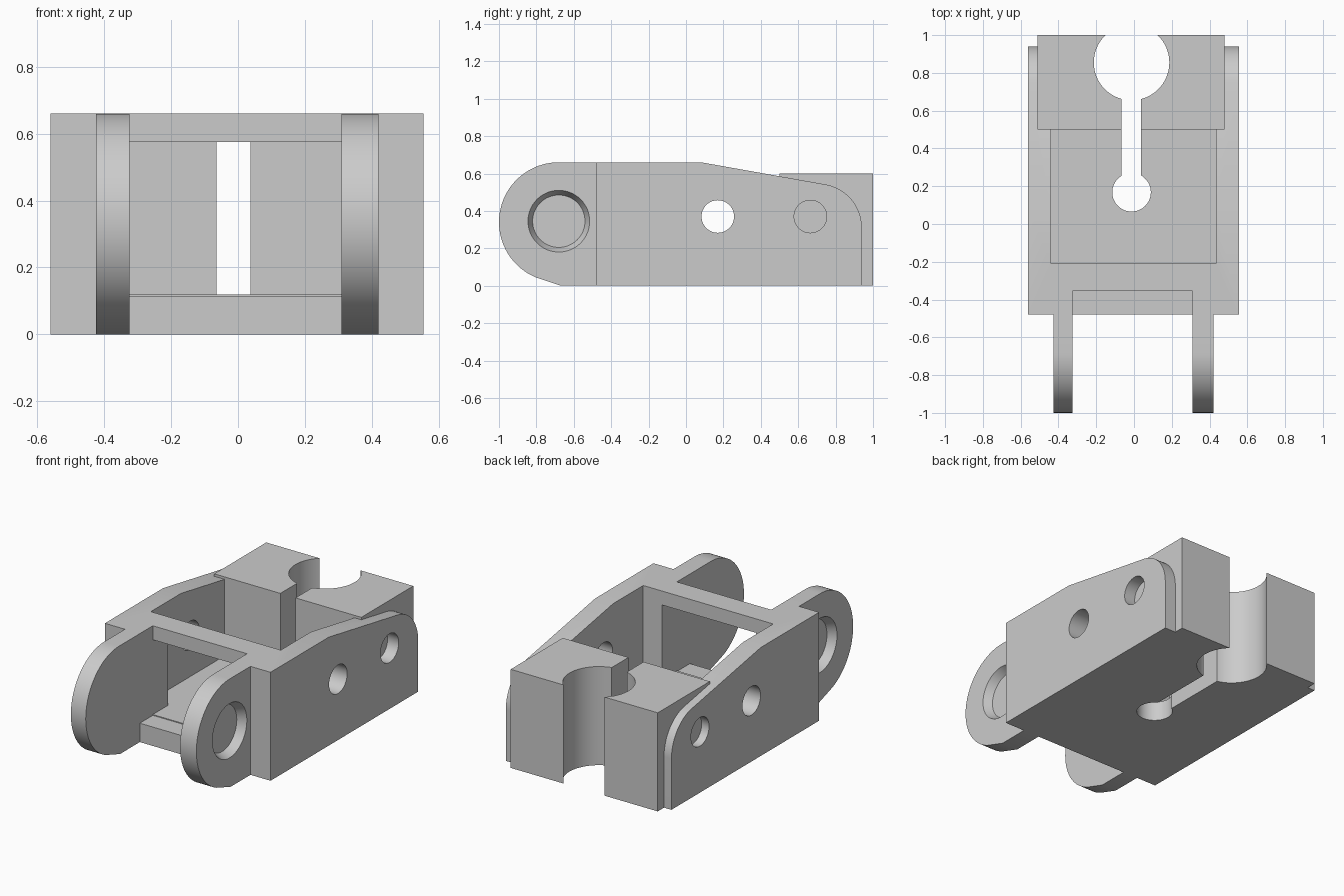
import bpy, bmesh
from math import cos, sin, radians
from mathutils import Matrix

cube = bpy.data.objects.get("Cube")
if cube:
    bpy.data.objects.remove(cube)

grey = bpy.data.materials.new("plain grey")
grey.use_nodes = True
COLOUR = (0.6, 0.6, 0.6, 1)
grey.diffuse_color = COLOUR
grey.node_tree.nodes["Principled BSDF"].inputs["Base Color"].default_value = COLOUR


def finish(name, bm):
    bmesh.ops.recalc_face_normals(bm, faces=bm.faces)
    mesh = bpy.data.meshes.new(name)
    bm.to_mesh(mesh)
    bm.free()
    mesh.materials.append(grey)
    obj = bpy.data.objects.new(name, mesh)
    bpy.context.collection.objects.link(obj)
    return obj


def box(name, x, y, z):
    bm = bmesh.new()
    bmesh.ops.create_cube(bm, size=1)
    for v in bm.verts:
        v.co = [r[0] if c < 0 else r[1] for c, r in zip(v.co, (x, y, z))]
    return finish(name, bm)


def side_plate(name, x0, x1, outline):
    """Extrude a (y, z) outline along x."""
    bm = bmesh.new()
    face = bm.faces.new([bm.verts.new((x0, y, z)) for y, z in outline])
    moved = bmesh.ops.extrude_face_region(bm, geom=[face])["geom"]
    for v in moved:
        if isinstance(v, bmesh.types.BMVert):
            v.co.x = x1
    return finish(name, bm)


def rod(name, axis, centre, length, r1, r2=None):
    """Cylinder or cone along x or z."""
    bm = bmesh.new()
    turn = Matrix.Rotation(radians(90), 4, "Y") if axis == "X" else Matrix()
    bmesh.ops.create_cone(bm, cap_ends=True, segments=64, radius1=r1,
                          radius2=r1 if r2 is None else r2, depth=length,
                          matrix=Matrix.Translation(centre) @ turn)
    return finish(name, bm)


def arc(y, z, r, start, end, steps):
    angles = [radians(start + (end - start) * i / steps) for i in range(steps + 1)]
    return [(y + r * cos(a), z + r * sin(a)) for a in angles]


def combine(target, other, operation):
    mod = target.modifiers.new(operation, "BOOLEAN")
    mod.operation, mod.solver, mod.object = operation, "EXACT", other
    bpy.context.view_layer.objects.active = target
    bpy.ops.object.modifier_apply(modifier=mod.name)
    bpy.data.objects.remove(other)


# Housing with sloping, rounded rear cheeks
outline = [(-0.48, 0), (-0.48, 0.66), (0.08, 0.66)]
outline += arc(0.705, 0.31, 0.235, 80, 0, 20) + [(0.94, 0)]
housing = side_plate("bracket_housing", -0.56, 0.555, outline)

# Open cavity, then the solid rear clamp block
combine(housing, box("cavity", (-0.44, 0.435), (-0.21, 0.5), (0.12, 1)), "DIFFERENCE")
combine(housing, box("clamp_block", (-0.51, 0.48), (0.5, 1), (0, 0.6)), "UNION")

# Front notch and the window behind it
combine(housing, box("notch", (-0.325, 0.31), (-0.6, -0.355), (0.115, 1)), "DIFFERENCE")
combine(housing, box("window", (-0.325, 0.31), (-0.4, -0.15), (0.12, 0.575)), "DIFFERENCE")

# Rounded hinge arms with blind tapered sockets on their outer faces
arm = [(-0.4, 0), (-0.4, 0.66)] + arc(-0.68, 0.34, 0.32, 90, 247, 40) + [(-0.67, 0)]
for x0, x1, outer, out in ((-0.425, -0.325, -0.425, -1), (0.31, 0.42, 0.42, 1)):
    combine(housing, side_plate("hinge_arm", x0, x1, arm), "UNION")
    inner_r, outer_r = 0.14, 0.165
    radii = (inner_r, outer_r) if out > 0 else (outer_r, inner_r)
    combine(housing, rod("socket", "X", (outer - out * 0.025, -0.68, 0.345),
                         0.0502, *radii), "DIFFERENCE")

# Through pin holes and blind rear pin holes
combine(housing, rod("pin_hole", "X", (0, 0.17, 0.37), 2, 0.087), "DIFFERENCE")
for x in (-0.61, 0.58):
    combine(housing, rod("blind_hole", "X", (x, 0.665, 0.37), 0.2, 0.087), "DIFFERENCE")

# Vertical keyhole: large rear bore, slot and small relief hole
combine(housing, rod("rear_bore", "Z", (-0.013, 0.855, 0.3), 2, 0.2), "DIFFERENCE")
combine(housing, box("slot", (-0.065, 0.037), (0.17, 0.8), (-1, 1)), "DIFFERENCE")
combine(housing, rod("relief_hole", "Z", (-0.013, 0.168, 0.3), 2, 0.102), "DIFFERENCE")

bpy.ops.object.select_all(action="DESELECT")
housing.select_set(True)
bpy.context.view_layer.objects.active = housing
bpy.ops.object.shade_smooth_by_angle(angle=radians(25))
